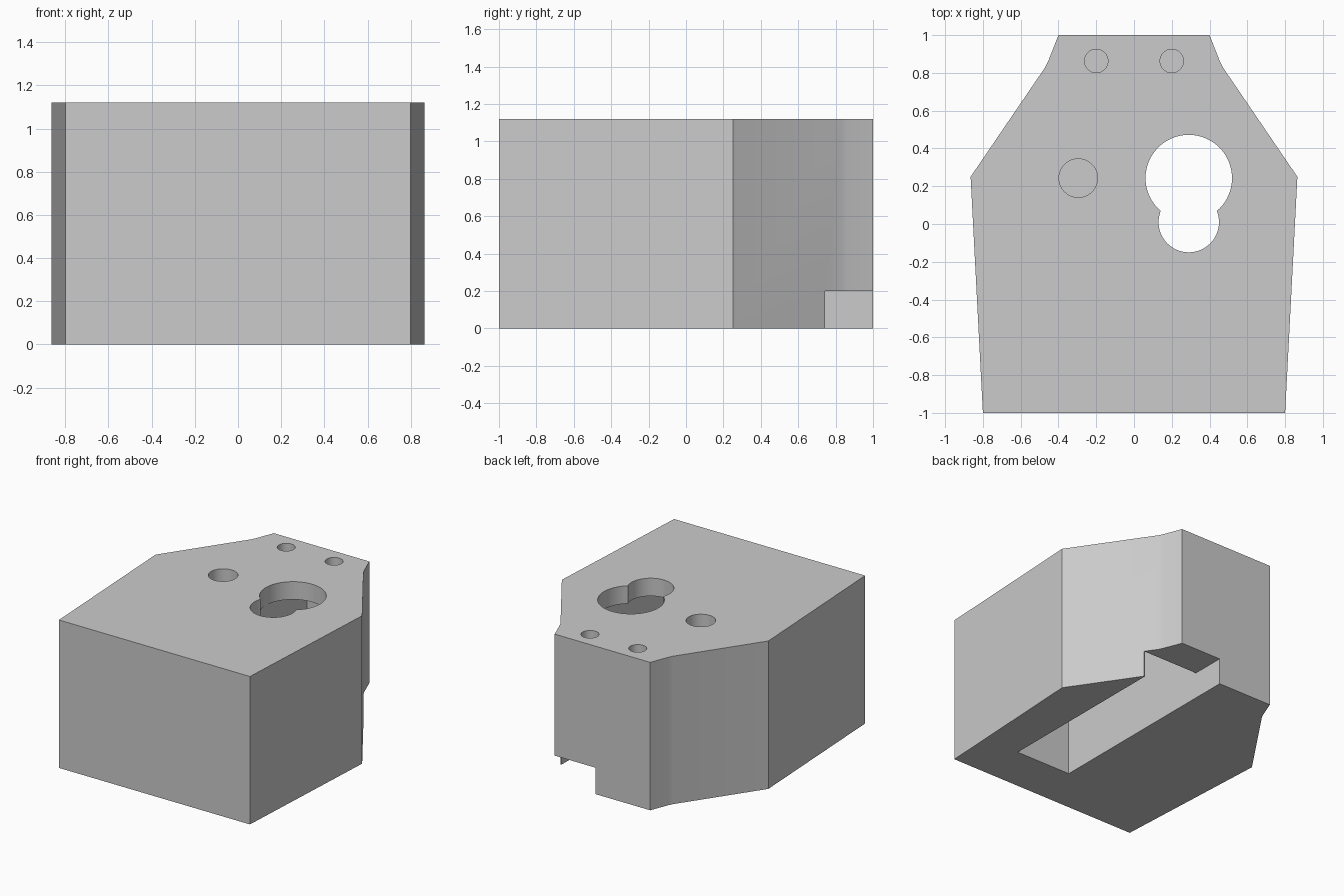
import bpy
import bmesh
import math

if "Cube" in bpy.data.objects:
    bpy.data.objects.remove(bpy.data.objects["Cube"], do_unlink=True)

HEIGHT = 1.12

# Single grey material
grey = bpy.data.materials.new("plain grey")
grey.use_nodes = True
colour = (0.6, 0.6, 0.6, 1)
grey.diffuse_color = colour
grey.node_tree.nodes["Principled BSDF"].inputs["Base Color"].default_value = colour


def prism(name, outline, z0, z1):
    """Extrude a counter-clockwise outline from z0 to z1."""
    bm = bmesh.new()
    base = bm.faces.new([bm.verts.new((x, y, z0)) for x, y in outline])
    top = bmesh.ops.extrude_face_region(bm, geom=[base])["geom"]
    verts = [g for g in top if isinstance(g, bmesh.types.BMVert)]
    bmesh.ops.translate(bm, vec=(0, 0, z1 - z0), verts=verts)
    bmesh.ops.recalc_face_normals(bm, faces=bm.faces)
    mesh = bpy.data.meshes.new(name)
    bm.to_mesh(mesh)
    bm.free()
    mesh.materials.append(grey)
    obj = bpy.data.objects.new(name, mesh)
    bpy.context.collection.objects.link(obj)
    return obj


def rectangle(x0, x1, y0, y1):
    return [(x0, y0), (x1, y0), (x1, y1), (x0, y1)]


def circle(cx, cy, r, n=64):
    angles = [2 * math.pi * i / n for i in range(n)]
    return [(cx + r * math.cos(a), cy + r * math.sin(a)) for a in angles]


# Tapered block, mirrored outline
half = [(0.8, -1), (0.865, 0.25), (0.47, 0.83), (0.455, 0.86), (0.4, 1)]
outline = half + [(-x, y) for x, y in reversed(half)]
block = prism("tapered_block", outline, 0, HEIGHT)

# Deep pocket open below, and the low exit notch at the back
cutters = [
    prism("pocket_cutter", rectangle(0.058, 0.523, -0.64, 0.742), -0.2, 0.985),
    prism("notch_cutter", rectangle(0.058, 0.9, 0.742, 1.2), -0.2, 0.2),
]

# Keyhole opening into the pocket, then the blind holes in the top
for name, x, y, r, z0 in [
    ("keyhole_large", 0.29, 0.243, 0.229, 0.9),
    ("keyhole_small", 0.29, 0.01, 0.16, 0.9),
    ("peg_hole", -0.295, 0.243, 0.102, 0.7),
    ("screw_hole_left", 0.2, 0.863, 0.062, 0.7),
    ("screw_hole_right", -0.2, 0.863, 0.062, 0.7),
]:
    cutters.append(prism(name + "_cutter", circle(x, y, r), z0, HEIGHT + 0.2))

# Cut everything out of the block
bpy.ops.object.select_all(action='DESELECT')
bpy.context.view_layer.objects.active = block
block.select_set(True)
for cutter in cutters:
    cutter.hide_render = True
    mod = block.modifiers.new(cutter.name, 'BOOLEAN')
    mod.operation = 'DIFFERENCE'
    mod.solver = 'EXACT'
    mod.object = cutter
    bpy.ops.object.modifier_apply(modifier=mod.name)
    bpy.data.objects.remove(cutter, do_unlink=True)

bpy.ops.object.shade_smooth_by_angle(angle=math.radians(30))
